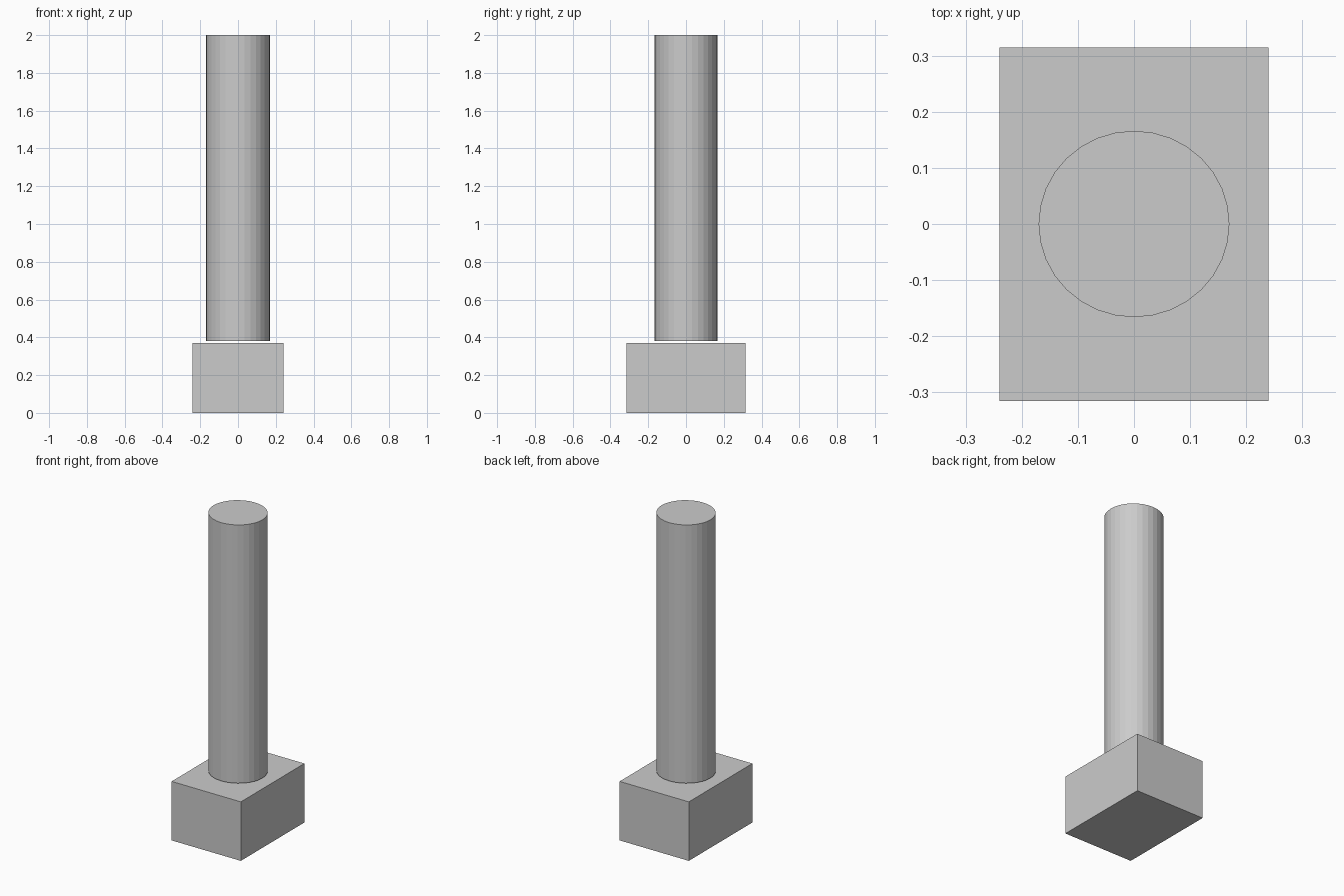
import bpy

if "Cube" in bpy.data.objects:
    bpy.data.objects.remove(bpy.data.objects["Cube"])

# Rectangular base block
bpy.ops.mesh.primitive_cube_add(size=1, location=(0, 0, 0.185))
base = bpy.context.object
base.name = "base_block"
base.scale = (0.48, 0.63, 0.37)
bpy.ops.object.transform_apply(location=False, rotation=False, scale=True)

# Faceted column, slightly oval, floating just above the block
bottom, top = 0.38, 2.0
bpy.ops.mesh.primitive_cylinder_add(
    vertices=32, radius=1, depth=top - bottom, location=(0, 0, (top + bottom) / 2))
column = bpy.context.object
column.name = "column"
column.scale = (0.17, 0.166, 1)
bpy.ops.object.transform_apply(location=False, rotation=False, scale=True)
